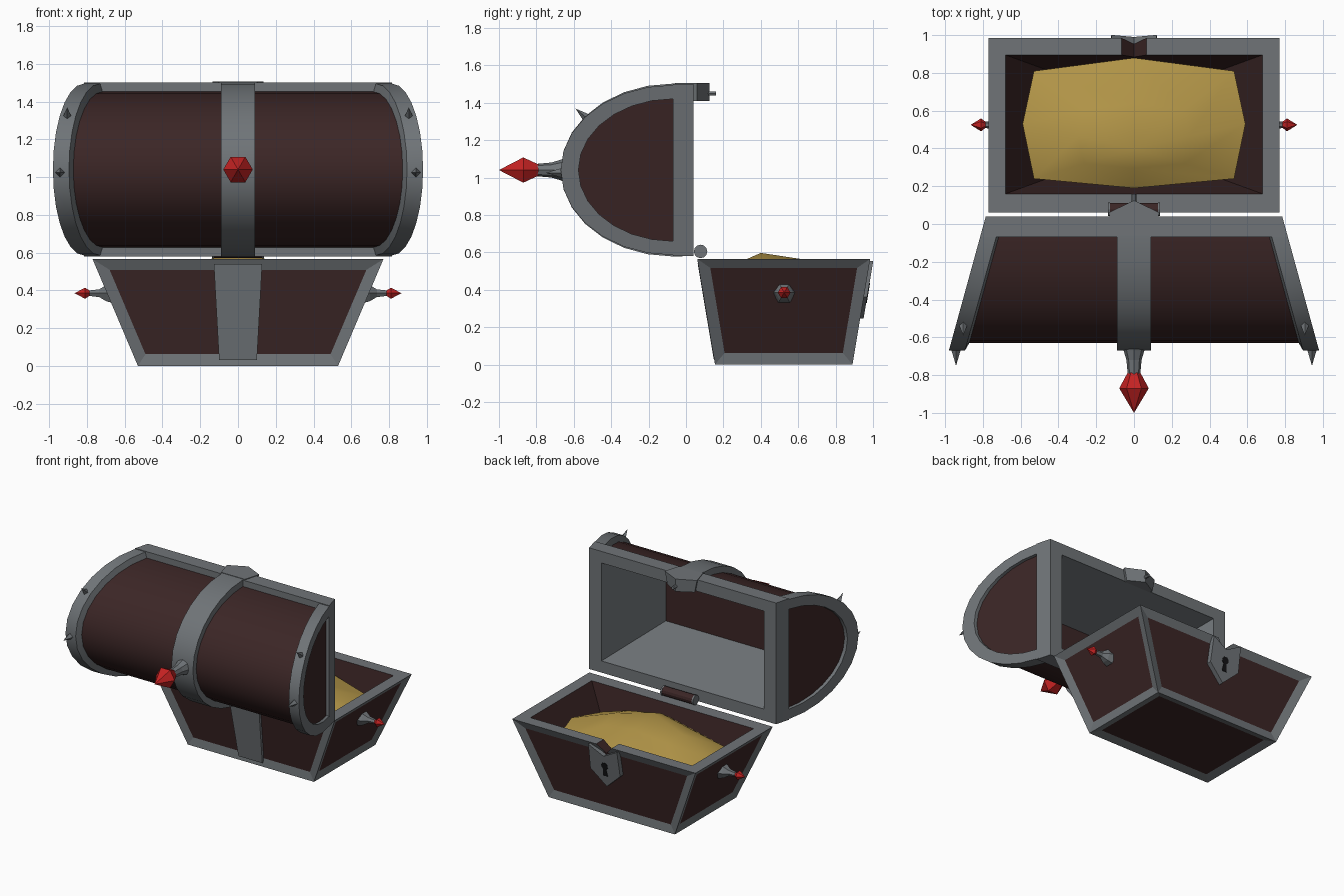
import bpy, bmesh, math
from mathutils import Vector

if "Cube" in bpy.data.objects:
    bpy.data.objects.remove(bpy.data.objects["Cube"])


def material(name, rgb):
    m = bpy.data.materials.new(name)
    m.diffuse_color = (*rgb, 1)
    m.use_nodes = True
    m.node_tree.nodes["Principled BSDF"].inputs["Base Color"].default_value = m.diffuse_color
    return m


GREY = material("iron grey", (0.160, 0.175, 0.187))
WOOD = material("dark maroon wood", (0.044, 0.019, 0.019))
GOLD = material("gold", (0.46, 0.31, 0.066))
RED = material("red gem", (0.56, 0.016, 0.016))
DARK = material("keyhole black", (0.006, 0.006, 0.007))


def finish(name, bm, mats, smooth=False, recalc=True):
    bmesh.ops.remove_doubles(bm, verts=bm.verts[:], dist=1e-5)
    if recalc:
        bmesh.ops.recalc_face_normals(bm, faces=bm.faces[:])
    me = bpy.data.meshes.new(name)
    bm.to_mesh(me)
    bm.free()
    for m in mats:
        me.materials.append(m)
    ob = bpy.data.objects.new(name, me)
    bpy.context.collection.objects.link(ob)
    if smooth:
        bpy.ops.object.select_all(action='DESELECT')
        ob.select_set(True)
        bpy.context.view_layer.objects.active = ob
        bpy.ops.object.shade_smooth_by_angle(angle=math.radians(28))
    return ob


def loft(name, loops, mats, ring=True, closed=False, caps=False, smooth=False):
    """Skin equal-length loops; ring joins each loop's ends, closed joins last loop to first."""
    bm = bmesh.new()
    vs = [[bm.verts.new(p) for p in lp] for lp in loops]
    n = len(loops[0])
    for i in range(len(vs) if closed else len(vs) - 1):
        a, b = vs[i], vs[(i + 1) % len(vs)]
        for j in range(n if ring else n - 1):
            k = (j + 1) % n
            bm.faces.new((a[j], a[k], b[k], b[j]))
    if caps:
        bm.faces.new(vs[0])
        bm.faces.new(vs[-1][::-1])
    return finish(name, bm, mats, smooth)


def lathe(name, origin, direction, rings, sides, mat):
    q = Vector(direction).to_track_quat('Z', 'Y')
    loops = []
    for d, r in rings:
        loops.append([Vector(origin) + q @ Vector((max(r, 1e-4) * math.cos(2 * math.pi * i / sides),
                      max(r, 1e-4) * math.sin(2 * math.pi * i / sides), d)) for i in range(sides)])
    return loft(name, loops, [mat], caps=True)


def rect_xy(x, y0, y1, z):
    return [(-x, y0, z), (x, y0, z), (x, y1, z), (-x, y1, z)]


def rect_xz(x, h, y, zc=1.04):
    return [(-x, y, zc - h), (x, y, zc - h), (x, y, zc + h), (-x, y, zc + h)]


# Tub: flared box, recessed wooden panels in an iron frame, hollow inside
H = 0.565
bm = bmesh.new()
levels = [rect_xy(0.53, 0.155, 0.89, 0), rect_xy(0.77, 0.06, 0.985, H),
          rect_xy(0.68, 0.16, 0.895, H), rect_xy(0.46, 0.24, 0.815, 0.1)]
vs = [[bm.verts.new(p) for p in lp] for lp in levels]
panels = [bm.faces.new(vs[0][::-1])]
for i in range(3):
    for j in range(4):
        k = (j + 1) % 4
        f = bm.faces.new((vs[i][j], vs[i][k], vs[i + 1][k], vs[i + 1][j]))
        if i == 0:
            panels.append(f)
        f.material_index = 1 if i == 2 else 0
bm.faces.new(vs[3]).material_index = 1
bm.normal_update()
bmesh.ops.inset_individual(bm, faces=panels, thickness=0.06, depth=-0.018, use_even_offset=True)
for f in panels:
    f.material_index = 1
tub = finish("tub", bm, [GREY, WOOD])

# V notch in the rim above the lock
notch = [(-0.12, 0.62), (0.12, 0.62), (0.0, 0.5)]
cutter = loft("notch_cutter", [[(x, y, z) for x, z in notch] for y in (0.85, 1.1)], [WOOD], caps=True)
cutter.hide_render = True
mod = tub.modifiers.new("notch", 'BOOLEAN')
mod.operation = 'DIFFERENCE'
mod.solver = 'EXACT'
mod.object = cutter
bpy.context.view_layer.objects.active = tub
bpy.ops.object.modifier_apply(modifier="notch")
bpy.data.objects.remove(cutter)


def front_y(z):
    return 0.06 + 0.095 * (1 - z / H)


def lock_y(z):
    return 0.89 + 0.095 * z / H


# Middle strap on the hinge side of the tub
strap = [(-0.10, 0.03), (0.10, 0.03), (0.128, 0.54), (-0.128, 0.54)]
loft("tub_strap", [[(x, front_y(z) + d, z) for x, z in strap] for d in (-0.002, 0.03)], [GREY], caps=True)

# Lock plate and keyhole
plate = [(-0.135, 0.555), (-0.06, 0.49), (0, 0.44), (0.06, 0.49), (0.135, 0.555),
         (0.12, 0.35), (0, 0.25), (-0.12, 0.35)]
plate = [(0, 0.49), (0.12, 0.555), (0.125, 0.36), (0, 0.245), (-0.125, 0.36), (-0.12, 0.555)]
loft("lock_plate", [[(x, lock_y(z) + d, z) for x, z in plate] for d in (-0.02, 0.018)], [GREY], caps=True)
hole = [(0.012, 0.385), (0.026, 0.40), (0.026, 0.42), (0.012, 0.435), (-0.012, 0.435), (-0.026, 0.42),
        (-0.026, 0.40), (-0.012, 0.385), (-0.02, 0.33), (0.02, 0.33)]
loft("keyhole", [[(x, lock_y(z) + d, z) for x, z in hole] for d in (0.015, 0.021)], [DARK], caps=True)

# Gold heap: low mound with its peak towards the hinge side
edge = [(-0.53, 0.81, 0.40), (0, 0.88, 0.50), (0.53, 0.81, 0.40), (0.59, 0.53, 0.45),
        (0.53, 0.24, 0.40), (0, 0.19, 0.48), (-0.53, 0.24, 0.40), (-0.59, 0.53, 0.45)]
peak = Vector((0, 0.40, 0.597))
mid = [peak.lerp(Vector(p), 0.5) + Vector((0, 0, 0.012)) for p in edge]
low = [(x * 0.9, 0.53 + (y - 0.53) * 0.9, 0.2) for x, y, z in edge]
loft("gold_heap", [low, edge, mid, [peak] * 8], [GOLD], smooth=True)


# Lid: half-barrel lying on its back edge, ends flaring outwards
def end_x(y):
    return 0.785 + 0.275 * (0.04 - y)


def arch(a, b, n=14):
    pts = [(-0.07 - a * math.sin(math.pi * i / n), 1.04 + b * math.cos(math.pi * i / n)) for i in range(n + 1)]
    return [(-0.02, 1.04 + b)] + pts + [(-0.02, 1.04 - b)]


def arch_loop(a, b, side, inset):
    return [(side * (end_x(y) - inset), y, z) for y, z in arch(a, b)]


bm = bmesh.new()
ends = [[bm.verts.new(p) for p in arch_loop(0.56, 0.412, s, 0.025)] for s in (-1, 1)]
for j in range(len(ends[0]) - 1):
    bm.faces.new((ends[0][j], ends[0][j + 1], ends[1][j + 1], ends[1][j]))
for e in ends:
    bm.faces.new(e)
finish("lid_barrel", bm, [WOOD], smooth=True)

for s, side in ((-1, "left"), (1, "right")):
    # Arched iron band on each end of the lid
    section = [(0.6, 0.455, 0), (0.6, 0.455, 0.085), (0.55, 0.405, 0.1), (0.505, 0.38, 0.04), (0.505, 0.38, 0)]
    loft(side + "_lid_band", [arch_loop(a, b, s, i) for a, b, i in section], [GREY],
         ring=False, closed=True, smooth=True)
    # Thorns on the band
    for k, ang in enumerate((0, 40)):
        t = math.radians(ang)
        y, z = -0.07 - 0.59 * math.cos(t), 1.025 + 0.445 * math.sin(t)
        lathe(f"{side}_thorn_{k}", (s * (end_x(y) - 0.035), y, z), (0, -math.cos(t), math.sin(t)),
              [(-0.01, 0.03), (0.09, 0)], 4, GREY)
    # Gem-tipped spike on each side of the tub
    lathe(side + "_spike", (s * 0.66, 0.525, 0.385), (s, 0, 0),
          [(0, 0.062), (0.04, 0.048), (0.075, 0.024), (0.14, 0.015)], 6, GREY)
    lathe(side + "_gem", (s * 0.66, 0.525, 0.385), (s, 0, 0),
          [(0.105, 0), (0.15, 0.034), (0.205, 0)], 6, RED)

# Central band of the lid
loft("lid_middle_band", [[(x, y, z) for y, z in arch(a, b)] for x, a, b in
     ((-0.09, 0.6, 0.462), (0.09, 0.6, 0.462), (0.09, 0.54, 0.39), (-0.09, 0.54, 0.39))],
     [GREY], ring=False, closed=True, smooth=True)

# Rectangular rim of the lid
loft("lid_rim", [rect_xz(0.785, 0.46, 0.04), rect_xz(0.815, 0.46, -0.07),
                 rect_xz(0.682, 0.372, -0.07), rect_xz(0.682, 0.372, 0.04)], [GREY], closed=True)

# Lid lining: iron sides and a wooden back
bm = bmesh.new()
a = [bm.verts.new(p) for p in rect_xz(0.68, 0.37, 0.035)]
b = [bm.verts.new(p) for p in rect_xz(0.52, 0.23, -0.5)]
for j in range(4):
    bm.faces.new((a[j], b[j], b[(j + 1) % 4], a[(j + 1) % 4]))
back = bm.faces.new(b[::-1])
back.material_index = 1
bm.normal_update()
if back.normal.y < 0:
    bmesh.ops.reverse_faces(bm, faces=bm.faces[:])
finish("lid_lining", bm, [GREY, WOOD], recalc=False)

# Clasp at the top of the lid, with its pin
clasp = [(-0.10, -0.06), (0.10, -0.06), (0.135, 0.06), (0, 0.125), (-0.135, 0.06)]
loft("clasp", [[(x * k, y, z) for x, y in clasp] for z, k in ((1.41, 0.85), (1.505, 1))], [GREY], caps=True)
lathe("clasp_pin", (0, 0.08, 1.45), (0, 1, 0), [(0, 0.012), (0.08, 0.012)], 6, GREY)

# Hinge barrel with iron caps
lathe("hinge", (-0.13, 0.078, 0.605), (1, 0, 0), [(0, 0.034), (0.26, 0.034)], 12, WOOD)
for s in (-1, 1):
    lathe("hinge_cap", (s * 0.13, 0.078, 0.605), (s, 0, 0), [(-0.004, 0.036), (0.008, 0.036)], 12, GREY)

# Large gem spike on the lid
lathe("lid_spike", (0, -0.62, 1.04), (0, -1, 0),
      [(0, 0.075), (0.05, 0.055), (0.1, 0.04), (0.19, 0.032)], 8, GREY)
lathe("lid_gem", (0, -0.62, 1.04), (0, -1, 0),
      [(0.14, 0.01), (0.17, 0.035), (0.25, 0.078), (0.38, 0)], 6, RED)
